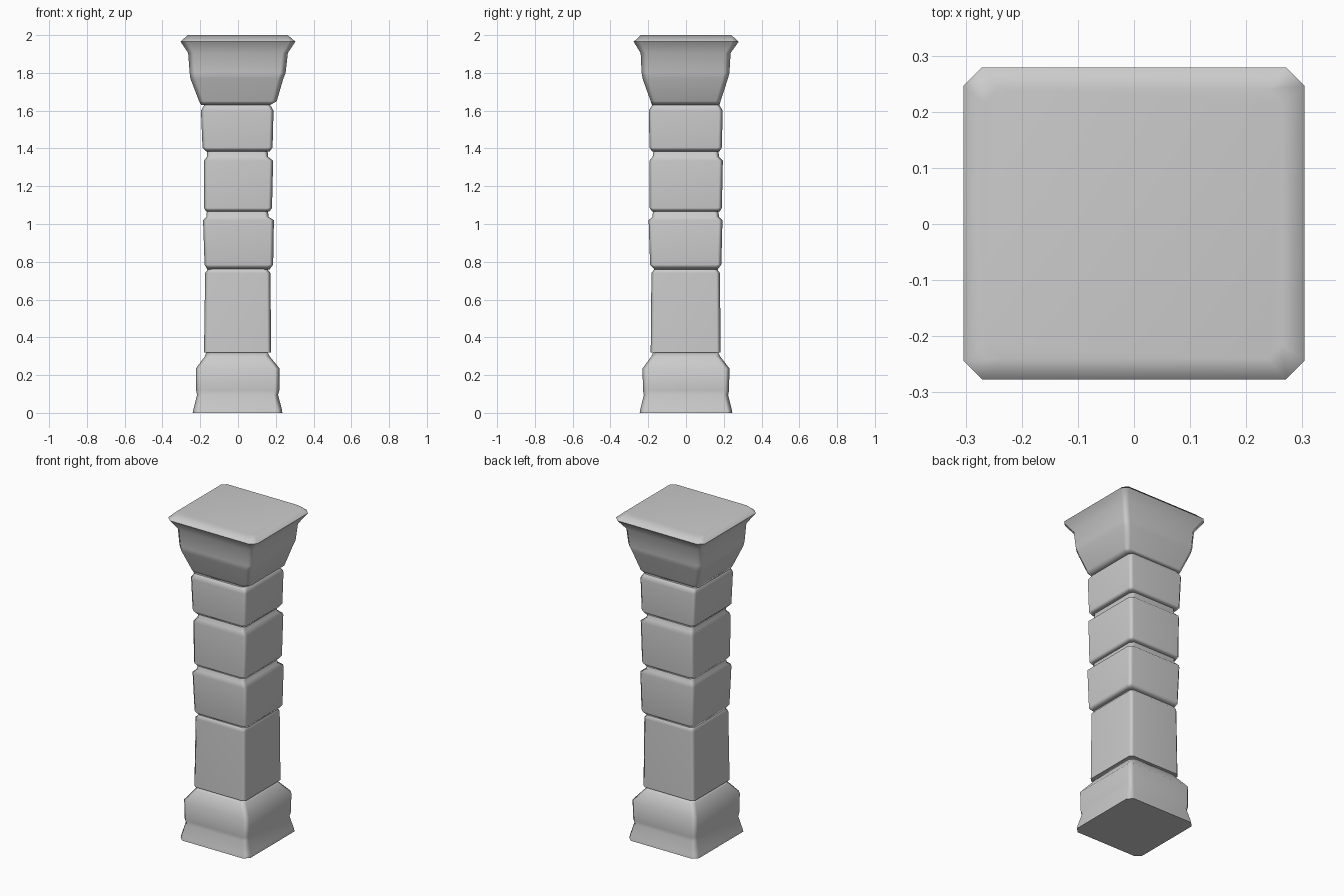
import bpy, bmesh
from math import radians


def loft(name, rings):
    """Stack chamfered rectangles: (z, x_min, x_max, y_min, y_max, chamfer)."""
    bm = bmesh.new()
    loops = []
    for z, x0, x1, y0, y1, c in rings:
        pts = [(x0 + c, y0), (x1 - c, y0), (x1, y0 + c), (x1, y1 - c),
               (x1 - c, y1), (x0 + c, y1), (x0, y1 - c), (x0, y0 + c)]
        loops.append([bm.verts.new((x, y, z)) for x, y in pts])
    bm.faces.new(loops[0][::-1])
    bm.faces.new(loops[-1])
    for a, b in zip(loops, loops[1:]):
        for i in range(8):
            j = (i + 1) % 8
            bm.faces.new((a[i], a[j], b[j], b[i]))
    mesh = bpy.data.meshes.new(name)
    bm.to_mesh(mesh)
    bm.free()
    obj = bpy.data.objects.new(name, mesh)
    bpy.context.collection.objects.link(obj)
    bpy.context.view_layer.objects.active = obj
    obj.select_set(True)
    bpy.ops.object.shade_smooth_by_angle(angle=radians(65))
    obj.select_set(False)
    obj.modifiers.new("weighted", 'WEIGHTED_NORMAL').keep_sharp = True
    return obj


# Flared foot with sloping shoulder
loft("base", [
    (0.00, -0.24, 0.235, -0.245, 0.245, 0.03),
    (0.02, -0.236, 0.232, -0.242, 0.242, 0.03),
    (0.095, -0.217, 0.212, -0.223, 0.223, 0.025),
    (0.12, -0.222, 0.219, -0.228, 0.228, 0.025),
    (0.235, -0.223, 0.220, -0.230, 0.230, 0.025),
    (0.30, -0.175, 0.167, -0.183, 0.180, 0.025),
    (0.325, -0.168, 0.155, -0.172, 0.168, 0.025)])

# Slightly irregular shaft stones, each with a recessed neck on top
loft("shaft_stone_1", [
    (0.32, -0.180, 0.175, -0.187, 0.183, 0.02),
    (0.74, -0.174, 0.172, -0.183, 0.180, 0.02),
    (0.757, -0.162, 0.158, -0.170, 0.167, 0.02),
    (0.78, -0.155, 0.150, -0.160, 0.158, 0.02)])
loft("shaft_stone_2", [
    (0.76, -0.163, 0.168, -0.168, 0.168, 0.02),
    (0.785, -0.177, 0.186, -0.190, 0.187, 0.02),
    (1.02, -0.185, 0.190, -0.198, 0.193, 0.02),
    (1.037, -0.168, 0.163, -0.178, 0.175, 0.02),
    (1.09, -0.162, 0.155, -0.172, 0.168, 0.02)])
loft("shaft_stone_3", [
    (1.065, -0.168, 0.165, -0.178, 0.178, 0.02),
    (1.085, -0.180, 0.180, -0.193, 0.190, 0.02),
    (1.335, -0.180, 0.186, -0.194, 0.195, 0.02),
    (1.355, -0.165, 0.160, -0.177, 0.175, 0.02),
    (1.40, -0.162, 0.155, -0.170, 0.170, 0.02)])
loft("shaft_stone_4", [
    (1.385, -0.170, 0.168, -0.180, 0.178, 0.02),
    (1.405, -0.188, 0.183, -0.193, 0.190, 0.02),
    (1.60, -0.196, 0.188, -0.197, 0.194, 0.02),
    (1.625, -0.182, 0.174, -0.182, 0.180, 0.02),
    (1.64, -0.170, 0.160, -0.170, 0.168, 0.02)])

# Flaring capital with bevelled top slab
loft("capital", [
    (1.63, -0.195, 0.170, -0.180, 0.177, 0.025),
    (1.65, -0.206, 0.205, -0.187, 0.183, 0.025),
    (1.77, -0.252, 0.240, -0.230, 0.222, 0.03),
    (1.80, -0.256, 0.252, -0.235, 0.230, 0.03),
    (1.905, -0.264, 0.264, -0.240, 0.236, 0.03),
    (1.965, -0.304, 0.304, -0.277, 0.279, 0.033),
    (2.00, -0.267, 0.264, -0.240, 0.240, 0.025)])
